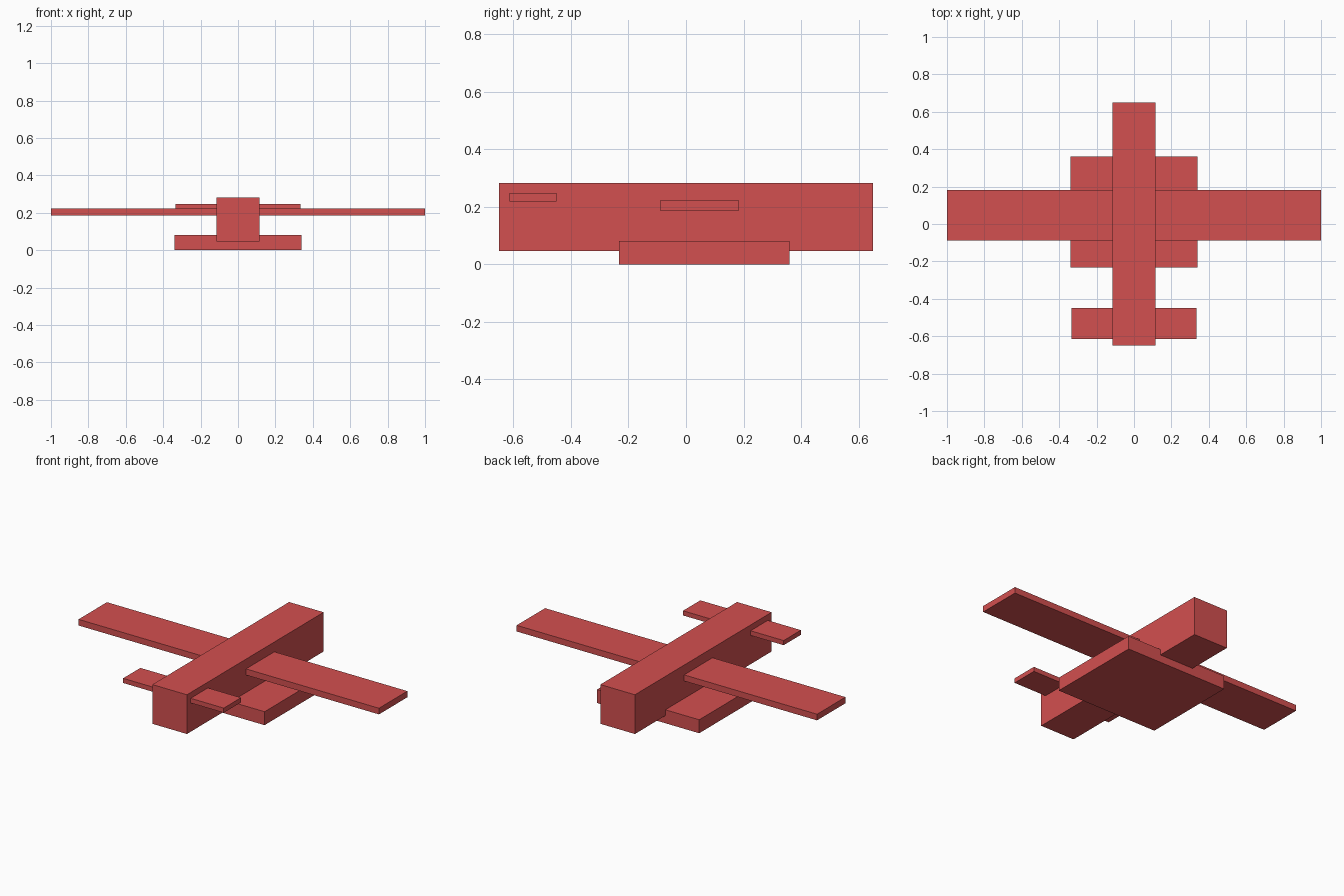
import bpy

if "Cube" in bpy.data.objects:
    bpy.data.objects.remove(bpy.data.objects["Cube"])

red = bpy.data.materials.new("red")
red.diffuse_color = (0.65, 0.08, 0.08, 1)
red.use_nodes = True
red.node_tree.nodes["Principled BSDF"].inputs["Base Color"].default_value = red.diffuse_color


def box(name, lo, hi):
    """Axis-aligned box between two corners."""
    centre = [(a + b) / 2 for a, b in zip(lo, hi)]
    bpy.ops.mesh.primitive_cube_add(size=1, location=centre)
    ob = bpy.context.object
    ob.name = name
    ob.scale = [b - a for a, b in zip(lo, hi)]
    bpy.ops.object.transform_apply(location=False, rotation=False, scale=True)
    ob.data.materials.append(red)
    return ob


# Body with the nose at +y
BODY = 0.115
box("fuselage", (-BODY, -0.65, 0.046), (BODY, 0.65, 0.282))

# Wide slab under the body
box("undercarriage", (-0.34, -0.233, 0), (0.34, 0.36, 0.081))

# Main wings and tail wings, one on each side of the body
for side, s in (("left", -1), ("right", 1)):
    for name, tip, y0, y1, z0, z1 in (
        ("wing", 1.0, -0.088, 0.182, 0.186, 0.223),
        ("tail_wing", 0.335, -0.614, -0.45, 0.219, 0.247),
    ):
        x0, x1 = sorted((s * BODY, s * tip))
        box(f"{side}_{name}", (x0, y0, z0), (x1, y1, z1))
